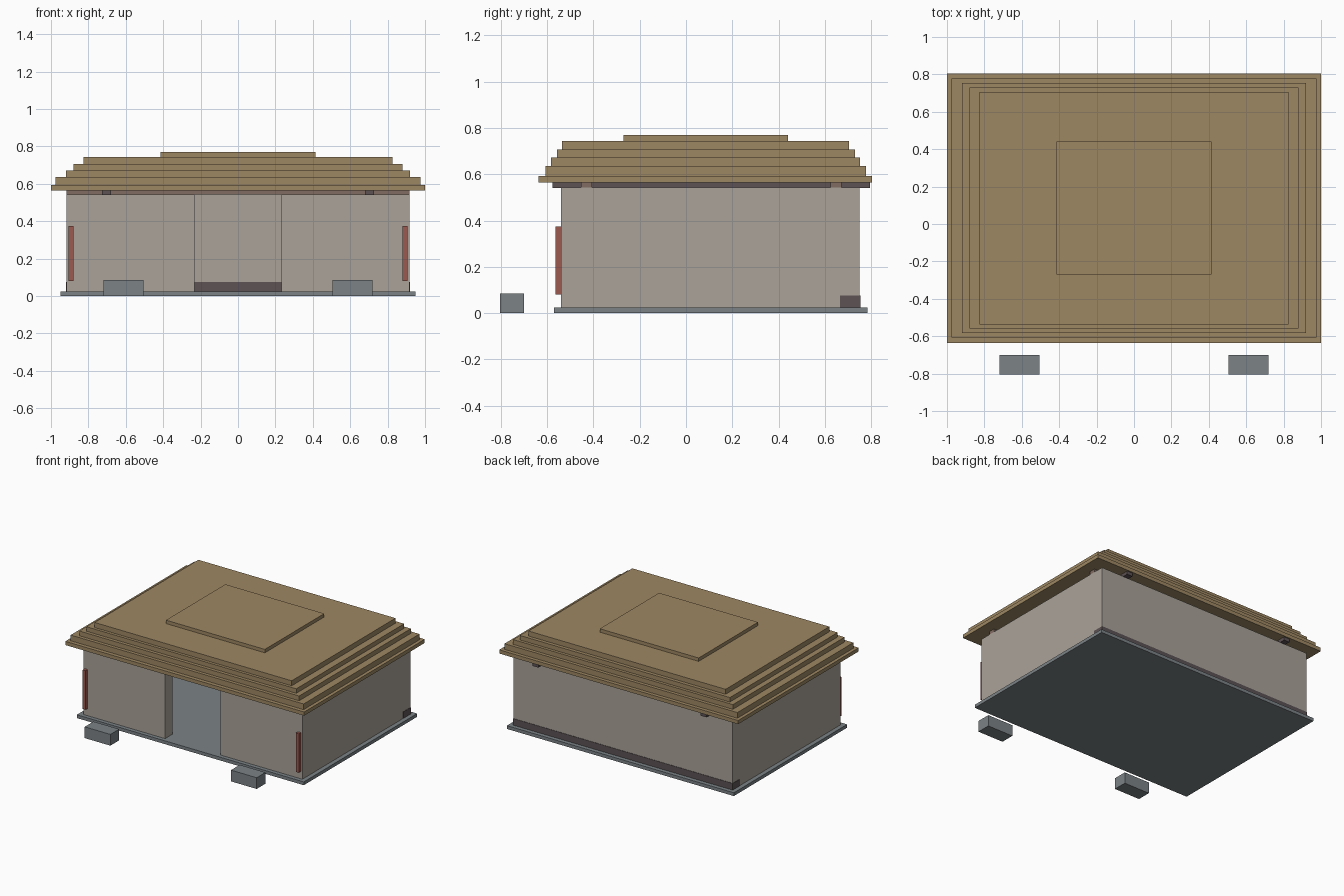
import bpy

if "Cube" in bpy.data.objects:
    bpy.data.objects.remove(bpy.data.objects["Cube"])


def material(name, rgb):
    m = bpy.data.materials.new(name)
    m.diffuse_color = (*rgb, 1)
    m.use_nodes = True
    m.node_tree.nodes["Principled BSDF"].inputs["Base Color"].default_value = m.diffuse_color
    return m


THATCH = material("thatch", (0.34, 0.245, 0.125))
PLASTER = material("plaster", (0.40, 0.365, 0.32))
STONE = material("stone", (0.20, 0.225, 0.24))
DARK_WOOD = material("dark_wood", (0.11, 0.085, 0.09))
BROWN_WOOD = material("brown_wood", (0.22, 0.15, 0.12))
RED = material("red_paint", (0.33, 0.10, 0.08))


def box(name, x, y, z, mat):
    """Box from (min, max) ranges on each axis."""
    bpy.ops.mesh.primitive_cube_add(
        size=1, location=[(a + b) / 2 for a, b in (x, y, z)])
    ob = bpy.context.object
    ob.name = name
    ob.scale = [b - a for a, b in (x, y, z)]
    bpy.ops.object.transform_apply(location=False, rotation=False, scale=True)
    ob.data.materials.append(mat)
    return ob


def pair(name, x, y, z, mat):
    """Box and its mirror image across x = 0."""
    box(name + "_right", x, y, z, mat)
    box(name + "_left", (-x[1], -x[0]), y, z, mat)


# Floor slab and hollow walls with a central doorway
box("floor_slab", (-0.95, 0.95), (-0.57, 0.785), (0, 0.025), STONE)
WALL_Z = (0.025, 0.542)
pair("front_wall", (0.232, 0.917), (-0.54, -0.45), WALL_Z, PLASTER)
pair("side_wall", (0.827, 0.917), (-0.45, 0.665), WALL_Z, PLASTER)
box("back_wall", (-0.917, 0.917), (0.665, 0.751), (0.075, 0.542), PLASTER)
box("back_sill", (-0.919, 0.919), (0.665, 0.754), (0.025, 0.075), DARK_WOOD)

# Roof beams: cross beams along x, rafters along y
for name, y in (("front", -0.43), ("back", 0.648)):
    box(name + "_cross_beam", (-0.917, 0.917), (y - 0.024, y + 0.024),
        (0.542, 0.566), BROWN_WOOD)
pair("rafter", (0.68, 0.728), (-0.578, 0.795), (0.54, 0.565), DARK_WOOD)

# Stepped thatch roof: half width, y min, y max, z min, z max
LAYERS = [
    (1.0, -0.637, 0.805, 0.565, 0.593),
    (0.975, -0.608, 0.778, 0.593, 0.636),
    (0.92, -0.583, 0.753, 0.636, 0.672),
    (0.879, -0.558, 0.731, 0.672, 0.706),
    (0.825, -0.536, 0.705, 0.706, 0.744),
    (0.414, -0.27, 0.44, 0.744, 0.77),
]
for i, (w, y0, y1, z0, z1) in enumerate(LAYERS):
    box(f"roof_layer_{i + 1}", (-w, w), (y0, y1), (z0, z1), THATCH)

# Red door posts and the stone blocks out front
pair("red_post", (0.88, 0.905), (-0.565, -0.54), (0.08, 0.375), RED)
pair("stone_block", (0.505, 0.72), (-0.805, -0.7), (0, 0.085), STONE)
